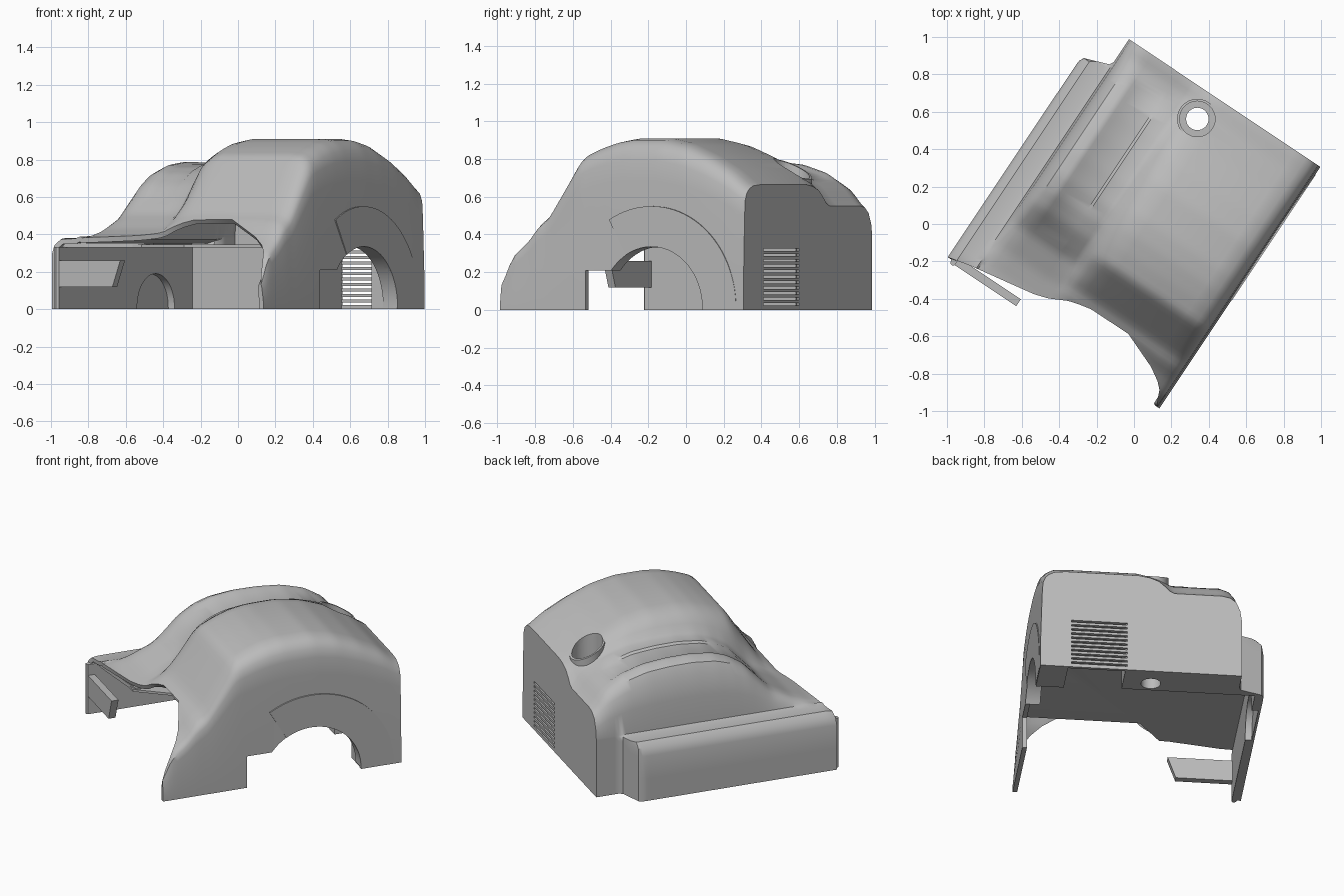
import bpy, bmesh, math
from mathutils import Matrix, Vector

cube = bpy.data.objects.get("Cube")
if cube:
    bpy.data.objects.remove(cube, do_unlink=True)

TURN = math.radians(-33.7)
grey = bpy.data.materials.new("plain grey")
grey.use_nodes = True
grey.diffuse_color = (0.5, 0.5, 0.5, 1)
grey.node_tree.nodes["Principled BSDF"].inputs["Base Color"].default_value = (0.5, 0.5, 0.5, 1)


def interp(table, t):
    if t <= table[0][0]:
        return table[0][1]
    for (a, x), (b, y) in zip(table, table[1:]):
        if t <= b:
            return x + (y - x) * (t - a) / (b - a)
    return table[-1][1]


def soft(table, t):
    return sum(interp(table, t + d) for d in (-0.02, -0.01, 0, 0.01, 0.02)) / 5


def finish(name, bm):
    me = bpy.data.meshes.new(name)
    bm.to_mesh(me)
    bm.free()
    ob = bpy.data.objects.new(name, me)
    bpy.context.collection.objects.link(ob)
    ob.rotation_euler.z = TURN
    me.materials.append(grey)
    return ob


def prism(name, outline, lo, hi, upright=False):
    """Extrude a (y, z) outline along x, or an (x, y) plan upwards."""
    bm = bmesh.new()
    face = bm.faces.new([bm.verts.new((a, b, lo) if upright else (lo, a, b)) for a, b in outline])
    top = bmesh.ops.extrude_face_region(bm, geom=[face])["geom"]
    shift = Vector((0, 0, hi - lo)) if upright else Vector((hi - lo, 0, 0))
    bmesh.ops.translate(bm, vec=shift, verts=[v for v in top if isinstance(v, bmesh.types.BMVert)])
    bmesh.ops.recalc_face_normals(bm, faces=bm.faces)
    return finish(name, bm)


def filler_cylinder(name, radius, lo, hi, slope=0.0):
    """Upright cylinder at the filler, its top tilted backwards by slope."""
    bm = bmesh.new()
    bmesh.ops.create_cone(bm, cap_ends=True, segments=32, radius1=radius, radius2=radius, depth=hi - lo,
                          matrix=Matrix.Translation((-.03, .655, (lo + hi) / 2)))
    for v in bm.verts:
        if v.co.z > (lo + hi) / 2:
            v.co.z -= slope * (v.co.y - .655)
    return finish(name, bm)


def apply(ob, kind, **settings):
    mod = ob.modifiers.new(kind, kind)
    for key, value in settings.items():
        setattr(mod, key, value)
    bpy.context.view_layer.objects.active = ob
    bpy.ops.object.modifier_apply(modifier=mod.name)


def cut(ob, cutter):
    cutter.hide_render = True
    bpy.context.view_layer.update()
    apply(ob, "BOOLEAN", operation="DIFFERENCE", solver="EXACT", object=cutter)


def arc(radius, a0, a1, n=32):
    angles = [math.radians(a0 + (a1 - a0) * i / n) for i in range(n + 1)]
    return [(0.22 + radius * math.cos(a), 0.01 + radius * math.sin(a)) for a in angles]


# Lengthwise height profiles of the low hump, tall hump and side box
low = [(-.75, .37), (-.62, .39), (-.5, .43), (-.35, .51), (-.2, .67), (-.1, .735), (0, .77),
       (.15, .787), (.3, .785), (.45, .77), (.6, .725), (.72, .65), (.807, .545)]
tall = [(-.75, .13), (-.685, .3), (-.58, .39), (-.52, .47), (-.46, .51), (-.26, .82), (-.15, .865),
        (-.05, .895), (.05, .91), (.25, .91), (.4, .88), (.55, .82), (.7, .74), (.807, .66)]
box_edge = [(.56, -.73), (.59, -.715), (.61, -.66), (.63, -.59), (.65, -.57)]
front_edge = [(-.73, -.7), (-.6, -.67), (-.3, -.62), (-.19, -.6), (-.05, -.53), (.14, -.49),
              (.35, -.51), (.47, -.57), (.53, -.6), (.6, -.65), (.64, -.745)]
# Side box, low hump as blend factors, then tall hump as blend, then outer wall as scale
box = [(-.73, 0), (-.73, .15), (-.73, .3), (-.715, .35), (-.68, .38), (-.6, .38), (-.57, .39)]
left_blend = [(-.56, .45), (-.535, .78), (-.5, .94), (-.45, 1), (-.42, 1), (-.40, .97), (-.25, .97),
              (-.235, 1), (-.16, 1)]
step_blend = [(-.13, .13), (-.1, .42), (-.065, .7), (-.01, .9), (.06, 1)]
wall = [(.3, 1), (.5, 1), (.57, .99), (.605, .965), (.63, .93), (.645, .87), (.65, .75),
        (.655, .5), (.66, .25), (.66, 0)]


def section(station):
    pts = []

    def add(u, height):
        v = max(station, interp(front_edge, u))
        pts.append((max(u, interp(box_edge, v)), v, height(v)))

    for u, z in box:
        add(u, lambda v: z * interp([(-.74, .95), (-.66, 1)], v))
    for u, f in left_blend:
        def left_height(v):
            groove = f if -.3 < v < .65 or f != .97 else 1
            return .38 + groove * (soft(low, v) - .38)
        add(u, left_height)
    for u, f in step_blend:
        add(u, lambda v: soft(low, v) * (1 - f) + soft(tall, v) * f)
    for u, f in wall:
        add(u, lambda v: f * soft(tall, v))
    return pts


# Body shell with closed back
bm = bmesh.new()
count = 64
rows = [[bm.verts.new(p) for p in section(-.745 + 1.552 * i / count)] for i in range(count + 1)]
for r0, r1 in zip(rows, rows[1:]):
    for j in range(len(r0) - 1):
        bm.faces.new((r0[j], r0[j + 1], r1[j + 1], r1[j]))
bm.faces.new(rows[-1])
bmesh.ops.remove_doubles(bm, verts=bm.verts, dist=0.0005)
bmesh.ops.dissolve_degenerate(bm, edges=bm.edges, dist=0.0005)
shell = finish("body_shell", bm)
apply(shell, "SOLIDIFY", thickness=0.028, offset=-1)

# Wheel opening with its lower notch, and a shallow wheel recess inside the other wall
opening = [(-.2, -.1), (.54, -.1)] + arc(.325, 0, 142) + [(-.2, .21)]
wheel_cutter = prism("wheel_cutter", opening, .45, .9)
recess_cutter = prism("recess_cutter", [(.04, -.1), (.4, -.1)] + arc(.18, 0, 180), -.715, -.6)

# Back vent slits
bm = bmesh.new()
for i in range(11):
    m = Matrix.Translation((.3, .8, .03 + .029 * i)) @ Matrix.Diagonal((.34, .12, .013, 1))
    bmesh.ops.create_cube(bm, size=1, matrix=m)
vent_cutter = finish("vent_cutter", bm)

# Filler well with a wide mouth and a narrower through hole
well = filler_cylinder("filler_well", .108, .5, .745, .5)
mouth_cutter = filler_cylinder("mouth_cutter", .095, .53, 1.1)
hole_cutter = filler_cylinder("hole_cutter", .06, -.5, 1)

# Inner ceiling, hood lip, rear block, rear pillar and thick side wall
ceiling = prism("inner_ceiling", [(-.7, -.6), (-.22, -.6), (-.08, -.4), (.64, -.4), (.64, .79),
                                  (-.56, .79), (-.56, .64), (-.7, .575)], .33, .345, True)
lip = prism("hood_lip", [(-.69, -.66), (-.6, -.655), (-.3, -.605), (-.21, -.585), (-.21, -.5), (-.69, -.5)],
            .33, .355, True)
rear_block = prism("rear_block", [(-.7, .575), (.14, .575), (.14, .795), (-.56, .795), (-.56, .64)],
                   0, .335, True)
pillar = prism("rear_pillar", [(.49, .55), (.645, .55), (.645, .795), (.49, .795)], 0, .335, True)
side = prism("inner_side_wall", [(-.71, -.695), (-.7, -.72), (-.685, -.725), (-.675, -.715),
                                 (-.675, .58), (-.71, .58)], 0, .332, True)

for target, cutters in ((well, [mouth_cutter, hole_cutter]), (ceiling, [hole_cutter, wheel_cutter]),
                        (rear_block, [hole_cutter]), (side, [recess_cutter]),
                        (shell, [wheel_cutter, recess_cutter, vent_cutter, mouth_cutter])):
    for cutter in cutters:
        cut(target, cutter)

# Wheel arch flare and deep inner liner
flare = prism("wheel_arch_flare", arc(.54, 0, 120) + arc(.325, 120, 0), .64, .662)
liner = prism("wheel_arch_liner", arc(.345, 0, 142) + arc(.325, 142, 0), .57, .655)

# Front bumper piece with slanted end
bm = bmesh.new()
corners = [(-.7, .12), (-.33, .12), (-.28, .26), (-.7, .26)]
front = [bm.verts.new((x, -.715, z)) for x, z in corners]
back = [bm.verts.new((x, -.67, z)) for x, z in corners]
bm.faces.new(front)
bm.faces.new(back[::-1])
for i in range(4):
    k = (i + 1) % 4
    bm.faces.new((front[k], front[i], back[i], back[k]))
bumper = finish("front_bumper", bm)

for cutter in (wheel_cutter, recess_cutter, vent_cutter, hole_cutter, mouth_cutter):
    bpy.data.objects.remove(cutter, do_unlink=True)

bpy.ops.object.select_all(action="DESELECT")
for ob in (shell, well, ceiling, lip, rear_block, pillar, side, flare, liner, bumper):
    ob.select_set(True)
bpy.context.view_layer.objects.active = shell
bpy.ops.object.shade_smooth_by_angle(angle=math.radians(35))
